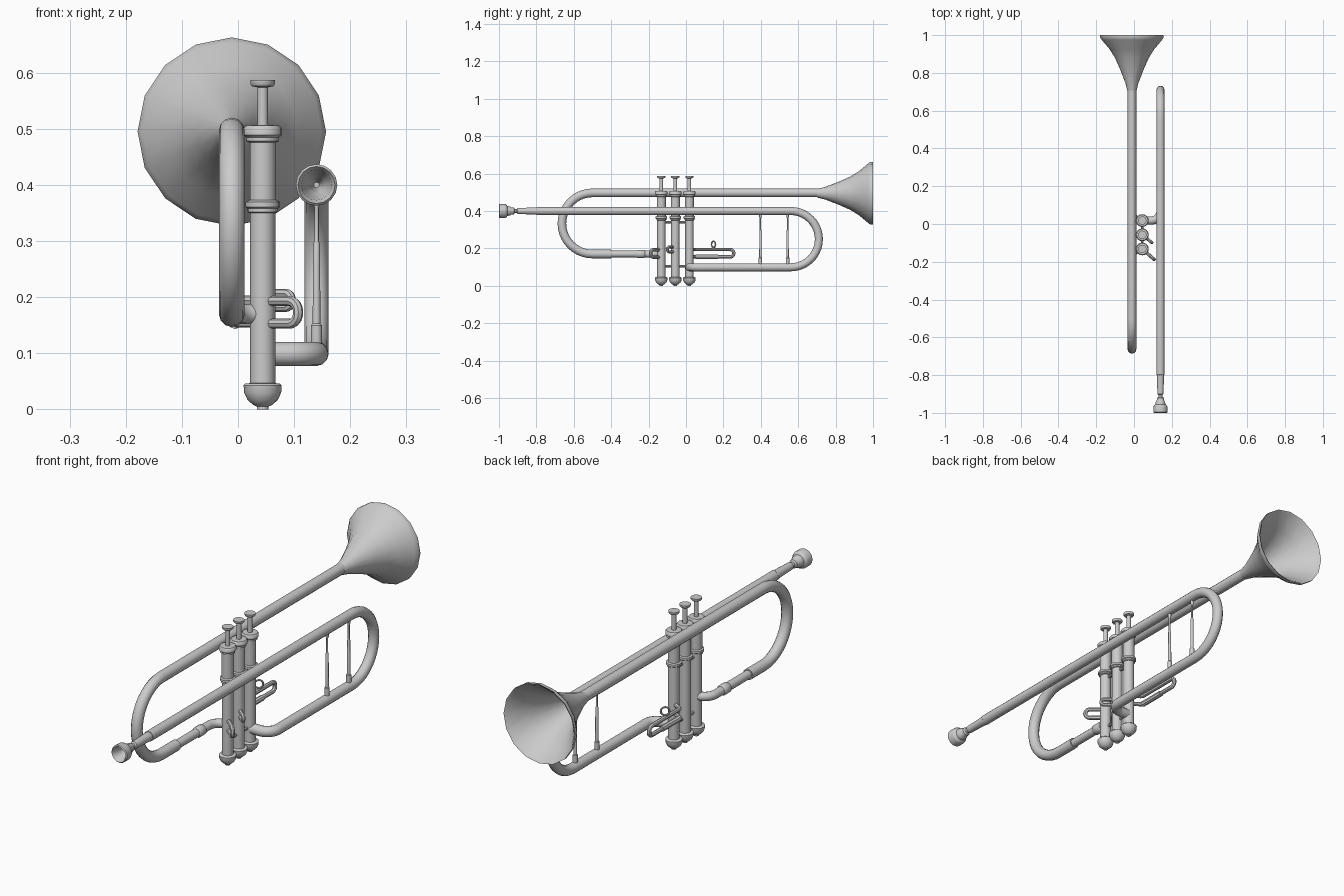
import bpy
import bmesh
from math import cos, sin, tan, tau
from mathutils import Vector

if "Cube" in bpy.data.objects:
    bpy.data.objects.remove(bpy.data.objects["Cube"])

metal = bpy.data.materials.new("grey_metal")
metal.use_nodes = True
GREY = (0.6, 0.6, 0.6, 1)
metal.diffuse_color = GREY
metal.node_tree.nodes["Principled BSDF"].inputs["Base Color"].default_value = GREY


def finish(ob, name):
    ob.name = name
    ob.data.materials.append(metal)
    bpy.ops.object.select_all(action="DESELECT")
    ob.select_set(True)
    bpy.context.view_layer.objects.active = ob
    bpy.ops.object.shade_smooth_by_angle(angle=0.7)
    return ob


def lathe(name, profile, at, axis="z", sides=16):
    """Revolve (radius, distance) pairs around z or y."""
    bm = bmesh.new()
    rings = []
    for r, d in profile:
        ring = []
        for i in range(sides):
            a = tau * i / sides
            p = (r * cos(a), r * sin(a), d) if axis == "z" else (r * cos(a), d, r * sin(a))
            ring.append(bm.verts.new(Vector(p) + Vector(at)))
        rings.append(ring)
    for low, high in zip(rings, rings[1:]):
        for i in range(sides):
            j = (i + 1) % sides
            bm.faces.new((low[i], low[j], high[j], high[i]))
    bm.faces.new(rings[0])
    bm.faces.new(rings[-1])
    bmesh.ops.recalc_face_normals(bm, faces=bm.faces)
    mesh = bpy.data.meshes.new(name)
    bm.to_mesh(mesh)
    bm.free()
    ob = bpy.data.objects.new(name, mesh)
    bpy.context.collection.objects.link(ob)
    return finish(ob, name)


def rounded(points, radius, steps=10):
    """Replace the inner corners of a path with arcs."""
    pts = [Vector(p) for p in points]
    path = [pts[0]]
    for before, corner, after in zip(pts, pts[1:], pts[2:]):
        u, v = (before - corner).normalized(), (after - corner).normalized()
        half = u.angle(v) / 2
        reach = radius / tan(half)
        centre = corner + (u + v).normalized() * radius / sin(half)
        start = (corner + u * reach - centre).normalized()
        end = (corner + v * reach - centre).normalized()
        for i in range(steps + 1):
            p = centre + start.slerp(end, i / steps).normalized() * radius
            if (p - path[-1]).length > 1e-4:
                path.append(p)
    path.append(pts[-1])
    return path


def tube(name, path, r, closed=False, res=4):
    curve = bpy.data.curves.new(name, "CURVE")
    curve.dimensions = "3D"
    curve.bevel_depth, curve.bevel_resolution = r, res
    curve.use_fill_caps = True
    spline = curve.splines.new("POLY")
    spline.points.add(len(path) - 1)
    for point, p in zip(spline.points, path):
        point.co = (*p, 1)
    spline.use_cyclic_u = closed
    ob = bpy.data.objects.new(name, curve)
    bpy.context.collection.objects.link(ob)
    bpy.ops.object.select_all(action="DESELECT")
    ob.select_set(True)
    bpy.context.view_layer.objects.active = ob
    bpy.ops.object.convert(target="MESH")
    return finish(bpy.context.object, name)


BELL_X, BELL_Z, LOW_Z = -0.011, 0.497, 0.17
LEAD_X, LEAD_Z, LOOP_Z = 0.14, 0.4, 0.099
VALVE_X = 0.044
VALVES = {"front": -0.132, "middle": -0.057, "rear": 0.018}

# Flared bell with a hollow inside
lathe("bell", [(0.023, 0.7), (0.034, 0.745), (0.063, 0.82), (0.09, 0.88), (0.118, 0.925),
               (0.16, 0.975), (0.168, 0.987), (0.168, 1.0), (0.16, 0.995), (0.112, 0.925),
               (0.085, 0.88), (0.058, 0.82), (0.029, 0.745), (0.018, 0.72)],
      (BELL_X, 0, BELL_Z - 0.002), "y")

# Bell pipe, front bow and the inlet to the front valve
bow = (BELL_Z - LOW_Z) / 2
tube("bell_pipe", rounded([(BELL_X, 0.715, BELL_Z), (BELL_X, -0.5 - bow, BELL_Z),
                           (BELL_X, -0.5 - bow, LOW_Z), (BELL_X, -0.4, LOW_Z)], bow), 0.023)
tube("valve_inlet", rounded([(BELL_X, -0.42, LOW_Z), (BELL_X, VALVES["front"], LOW_Z),
                             (VALVE_X, VALVES["front"], LOW_Z)], 0.05), 0.018)
lathe("inlet_ring", [(0.018, -0.265), (0.022, -0.26), (0.022, -0.225), (0.018, -0.22)],
      (BELL_X, 0, LOW_Z), "y")

# Lead pipe, rear bow and the outlet to the rear valve
bow = (LEAD_Z - LOOP_Z) / 2
top_path = rounded([(LEAD_X, -0.8, LEAD_Z), (LEAD_X, 0.56 + bow, LEAD_Z),
                    (LEAD_X, 0.56 + bow, LOOP_Z), (LEAD_X, 0.3, LOOP_Z)], bow)
end_path = rounded([(LEAD_X, 0.3, LOOP_Z), (LEAD_X, VALVES["rear"], LOOP_Z),
                    (VALVE_X, VALVES["rear"], LOOP_Z)], 0.05)
tube("lead_pipe", top_path + end_path[1:], 0.0215)

# Mouthpiece with an open cup and throat
lathe("mouthpiece", [(0.005, -0.9), (0.011, -0.935), (0.015, -0.95), (0.024, -0.97), (0.027, -0.99),
                     (0.033, -1.0), (0.037, -0.996), (0.037, -0.968), (0.034, -0.96),
                     (0.026, -0.955), (0.025, -0.943), (0.02, -0.935), (0.018, -0.92),
                     (0.011, -0.915), (0.011, -0.905), (0.016, -0.9), (0.019, -0.8),
                     (0.0215, -0.798), (0.0215, -0.79)],
      (LEAD_X, 0, LEAD_Z), "y")

# Three valves, each a casing with bottom cap, collars, stem and button
for place, y in VALVES.items():
    at = (VALVE_X, y, 0)
    lathe(place + "_valve_cap", [(0.01, 0), (0.01, 0.005), (0.017, 0.008), (0.027, 0.017),
                                 (0.033, 0.03), (0.034, 0.043), (0.031, 0.046), (0.022, 0.047)], at)
    lathe(place + "_valve_casing", [(0.0225, 0.045), (0.0225, 0.35), (0.027, 0.352),
                                    (0.027, 0.358), (0.031, 0.361), (0.031, 0.37),
                                    (0.024, 0.373), (0.024, 0.476), (0.029, 0.478),
                                    (0.029, 0.485), (0.034, 0.489), (0.034, 0.501),
                                    (0.03, 0.506), (0.01, 0.507)], at)
    lathe(place + "_valve_button", [(0.0095, 0.505), (0.0095, 0.574), (0.019, 0.576),
                                    (0.022, 0.58), (0.022, 0.587)], at)

# Bars joining the valves
for label, z in (("upper", 0.34), ("lower", 0.105)):
    tube(label + "_valve_bar", [(VALVE_X, VALVES["front"], z), (VALVE_X, VALVES["rear"], z)], 0.006, res=2)


# Small U-shaped slides on the front and middle valves
def slide(name, y, dx, dy, low, high, r):
    far = (VALVE_X + dx, y + dy)
    tube(name, rounded([(VALVE_X, y, low), (*far, low), (*far, high), (VALVE_X, y, high)],
                       (high - low) / 2 - 0.001, 6), r, res=2)


slide("front_valve_slide", VALVES["front"], 0.063, -0.056, 0.153, 0.193, 0.009)
slide("middle_valve_slide", VALVES["middle"], 0.051, -0.042, 0.182, 0.207, 0.008)

# Long rear slide with its finger ring
SLIDE_X = -0.005
rear = VALVES["rear"]
tube("rear_valve_slide", rounded([(VALVE_X, rear, 0.155), (SLIDE_X, rear + 0.03, 0.155),
                                  (SLIDE_X, 0.255, 0.155), (SLIDE_X, 0.255, 0.194),
                                  (SLIDE_X, rear + 0.03, 0.194), (VALVE_X, rear, 0.194)],
                                 0.0185, 6), 0.009, res=2)
tube("rear_slide_sleeve", [(SLIDE_X, 0.05, 0.155), (SLIDE_X, 0.17, 0.155)], 0.012, res=2)
tube("finger_ring", [(SLIDE_X + 0.013 * cos(tau * i / 16), 0.147 + 0.011 * cos(tau * i / 16),
                      0.222 + 0.017 * sin(tau * i / 16)) for i in range(16)], 0.004, True, 2)

# Two braces between the lead pipe and the lower pipe
for place, y in (("front", 0.398), ("rear", 0.543)):
    lathe(place + "_brace", [(0.01, 0.11), (0.01, 0.15), (0.007, 0.153), (0.006, 0.295),
                             (0.004, 0.3), (0.004, 0.36), (0.007, 0.37), (0.007, 0.39)],
          (LEAD_X, y, 0), sides=10)
